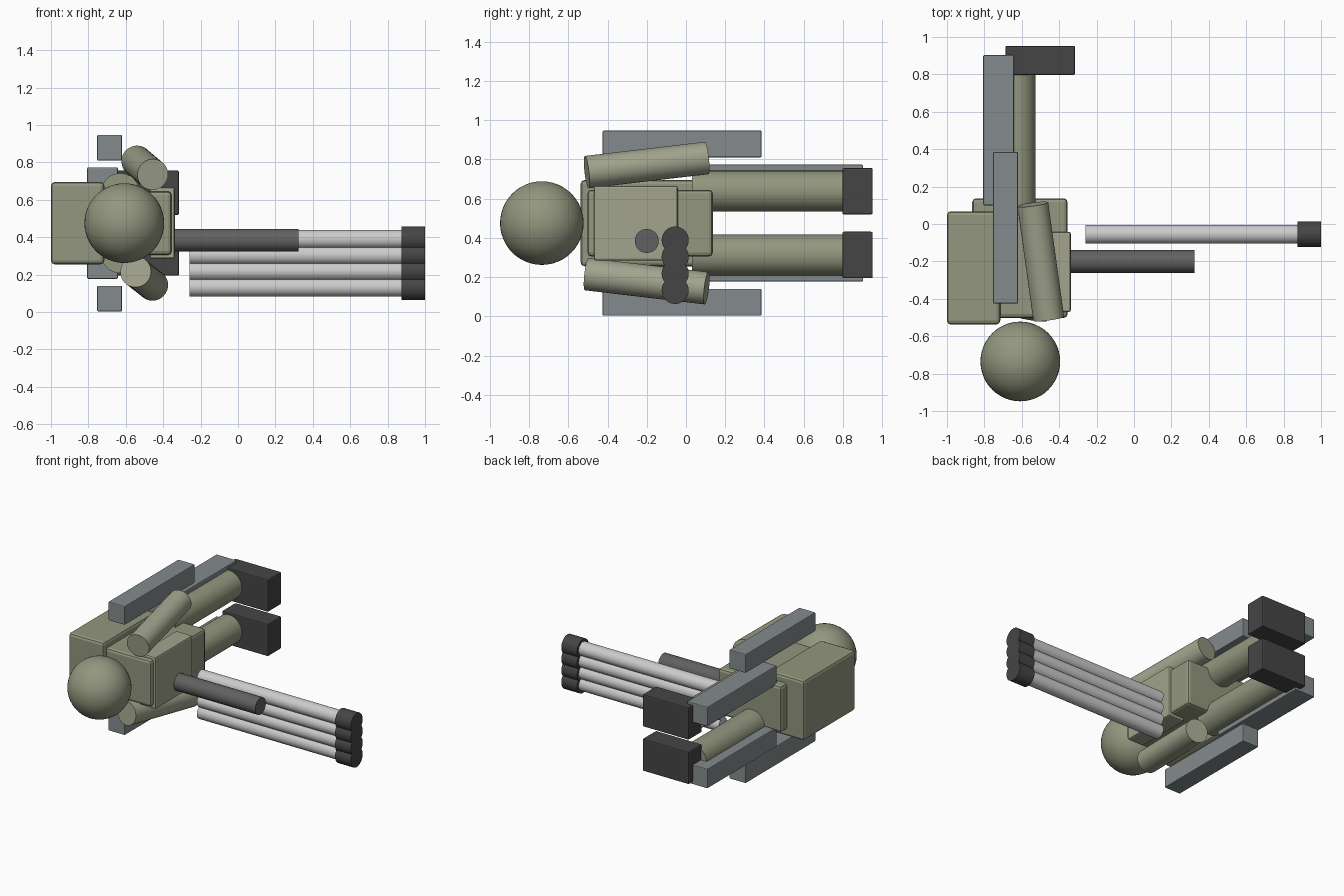
import bpy
from mathutils import Vector

if "Cube" in bpy.data.objects:
    bpy.data.objects.remove(bpy.data.objects["Cube"])

def mat(name, c):
    m = bpy.data.materials.new(name)
    m.diffuse_color = (*c, 1)
    m.use_nodes = True
    m.node_tree.nodes["Principled BSDF"].inputs["Base Color"].default_value = m.diffuse_color
    return m

OLIVE = mat("olive", (0.29, 0.31, 0.21))
PALE = mat("pale_olive", (0.36, 0.37, 0.27))
SLATE = mat("slate", (0.23, 0.26, 0.27))
DARK = mat("dark", (0.06, 0.06, 0.06))
GUN = mat("gunmetal", (0.12, 0.12, 0.12))
STEEL = mat("steel", (0.6, 0.6, 0.6))
MID = 0.475  # the figure lies on its side and mirrors about this height

def finish(o, name, m):
    o.name = name
    o.data.materials.append(m)
    return o

def box(name, lo, hi, m, bevel=0.015):
    lo, hi = Vector(lo), Vector(hi)
    bpy.ops.mesh.primitive_cube_add(size=1, location=(lo + hi) / 2)
    o = bpy.context.object
    o.scale = hi - lo
    bpy.ops.object.transform_apply(location=False, rotation=False, scale=True)
    if bevel:
        b = o.modifiers.new("bevel", 'BEVEL')
        b.width, b.segments = bevel, 2
    return finish(o, name, m)

def rod(name, a, b, r, m):
    a, b = Vector(a), Vector(b)
    bpy.ops.mesh.primitive_cylinder_add(vertices=48, radius=r, depth=(b - a).length, location=(a + b) / 2)
    o = bpy.context.object
    o.rotation_euler = (b - a).to_track_quat('Z', 'Y').to_euler()
    bpy.ops.object.shade_smooth_by_angle()
    return finish(o, name, m)

# Body, chest plate and backpack
box("torso", (-0.865, -0.502, 0.305), (-0.355, 0.137, 0.645), OLIVE, 0.02)
box("chest_plate", (-0.47, -0.47, 0.285), (-0.338, -0.042, 0.665), PALE, 0.01)
box("backpack", (-1.0, -0.537, 0.255), (-0.715, 0.068, 0.695), OLIVE, 0.02)

# Head
bpy.ops.mesh.primitive_uv_sphere_add(segments=48, ring_count=24, radius=0.213, location=(-0.608, -0.735, MID))
bpy.ops.object.shade_smooth()
finish(bpy.context.object, "head", OLIVE)

# Legs, feet and the side slabs, mirrored about the middle height
def mirrored_box(name, x, y, d, m, bevel):
    for s, side in ((1, "upper"), (-1, "lower")):
        z = sorted((MID + s * d[0], MID + s * d[1]))
        box(f"{name}_{side}", (x[0], y[0], z[0]), (x[1], y[1], z[1]), m, bevel)

for s, side in ((1, "upper"), (-1, "lower")):
    z = MID + s * 0.163
    rod(f"leg_{side}", (-0.63, 0.03, z), (-0.63, 0.81, z), 0.104, OLIVE)
mirrored_box("foot", (-0.688, -0.315), (0.797, 0.952), (0.044, 0.281), DARK, 0.008)
mirrored_box("leg_slab", (-0.806, -0.642), (0.1, 0.903), (0.155, 0.298), SLATE, 0.006)
mirrored_box("side_slab", (-0.753, -0.62), (-0.425, 0.385), (0.335, 0.472), SLATE, 0.006)

# Arms, each tilted the opposite way
rod("arm_upper", (-0.456, -0.506, 0.735), (-0.541, 0.105, 0.807), 0.083, PALE)
rod("arm_lower", (-0.547, -0.506, 0.215), (-0.456, 0.105, 0.143), 0.083, PALE)

# Single chest gun
rod("chest_gun", (-0.36, -0.2, 0.384), (0.323, -0.2, 0.384), 0.061, GUN)

# Row of four barrels with muzzle caps
for i in range(4):
    z = 0.132 + i * 0.0855
    rod(f"barrel_{i}", (-0.26, -0.055, z), (0.89, -0.055, z), 0.05, STEEL)
    rod(f"muzzle_{i}", (0.873, -0.055, z), (1.0, -0.055, z), 0.069, DARK)
